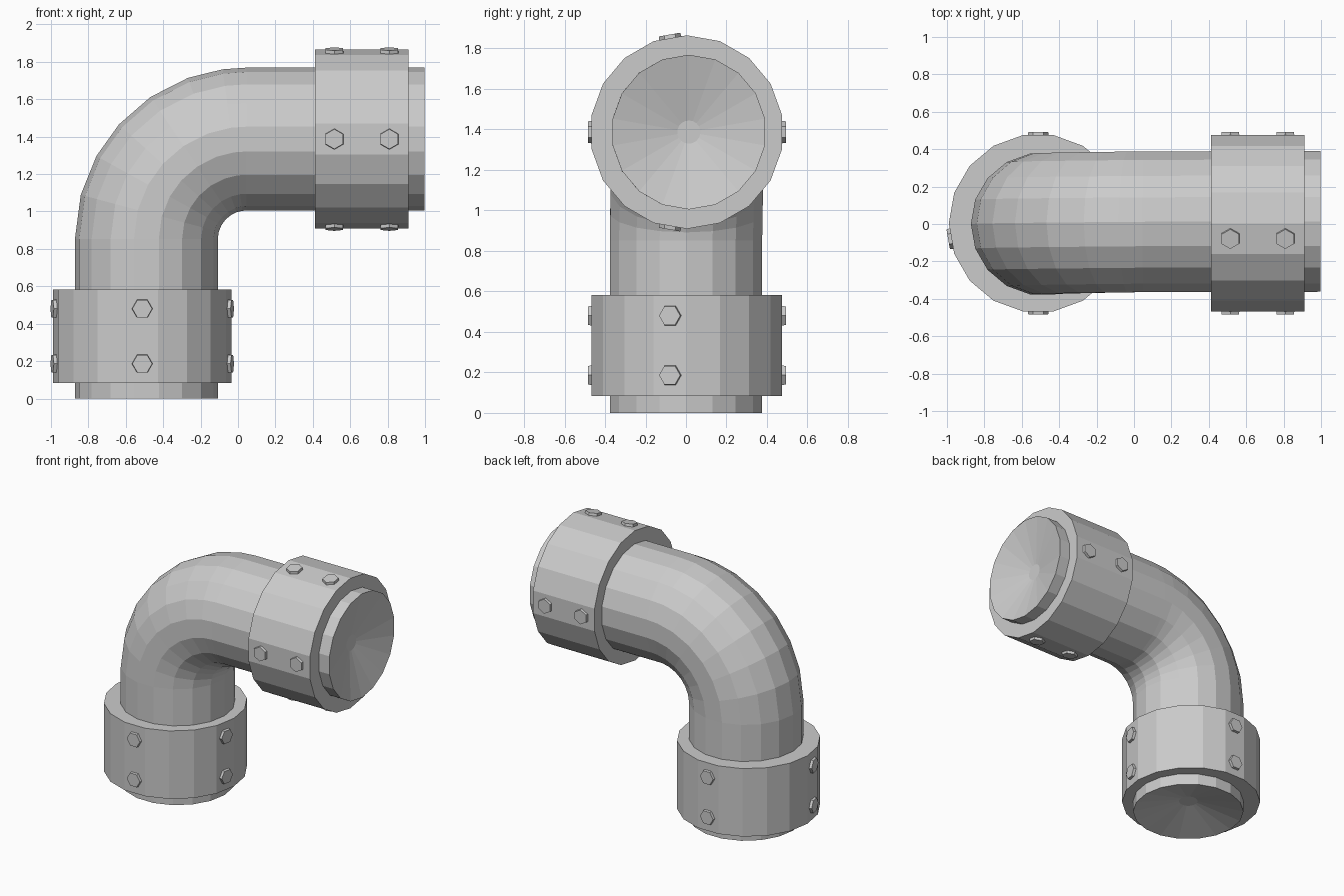
import bpy, bmesh, math
from mathutils import Vector, Matrix

if "Cube" in bpy.data.objects:
    bpy.data.objects.remove(bpy.data.objects["Cube"])

SIDES = 18


def finish(name, bm):
    bmesh.ops.recalc_face_normals(bm, faces=bm.faces)
    mesh = bpy.data.meshes.new(name)
    bm.to_mesh(mesh)
    bm.free()
    obj = bpy.data.objects.new(name, mesh)
    bpy.context.collection.objects.link(obj)
    return obj


# Elbow pipe: 18-sided section swept up, round the bend and out along x
def elbow_pipe():
    r, bend, dish = 0.382, 0.535, 0.10
    cx, cz = 0.045, 0.852
    stations = [(Vector((cx - bend, 0, 0)), 0)]
    for deg in (0, 15, 29, 42, 56, 70, 82, 90):
        a = math.radians(deg)
        p = Vector((cx - bend * math.cos(a), 0.012 * deg / 90, cz + bend * math.sin(a)))
        stations.append((p, a))
    stations.append((Vector((0.997, 0.014, cz + bend)), math.pi / 2))
    bm = bmesh.new()
    rings = []
    for p, a in stations:
        out = Vector((-math.cos(a), 0, math.sin(a)))
        ring = []
        for i in range(SIDES):
            t = 2 * math.pi * i / SIDES
            ring.append(bm.verts.new(p + r * (math.cos(t) * out + math.sin(t) * Vector((0, 1, 0)))))
        rings.append(ring)
    for lo, hi in zip(rings, rings[1:]):
        for i in range(SIDES):
            j = (i + 1) % SIDES
            bm.faces.new((lo[i], lo[j], hi[j], hi[i]))
    # Shallow dished ends
    for ring, apex in ((rings[0], stations[0][0] + Vector((0, 0, dish))),
                       (rings[-1], stations[-1][0] - Vector((dish, 0, 0)))):
        tip = bm.verts.new(apex)
        for i in range(SIDES):
            bm.faces.new((ring[i], ring[(i + 1) % SIDES], tip))
    finish("elbow_pipe", bm)


# Collar built along local z, with a vertex on local +x, then placed by matrix
def collar(name, matrix):
    bm = bmesh.new()
    bmesh.ops.create_cone(bm, cap_ends=True, segments=SIDES, radius1=0.478, radius2=0.478, depth=0.5)
    ang = min(math.atan2(v.co.y, v.co.x) % (2 * math.pi / SIDES) for v in bm.verts)
    bmesh.ops.rotate(bm, verts=bm.verts, matrix=Matrix.Rotation(-ang, 3, 'Z'))
    finish(name, bm).matrix_world = matrix
    # Hex bolts: two rows on four facets
    for k, deg in enumerate((90, 270, -10, 190)):
        for row, h in enumerate((-0.147, 0.147)):
            bolt = bmesh.new()
            bmesh.ops.create_cone(bolt, cap_ends=True, segments=6, radius1=0.058, radius2=0.053, depth=0.036)
            hexang = min(math.atan2(v.co.y, v.co.x) % (math.pi / 3) for v in bolt.verts)
            bmesh.ops.rotate(bolt, verts=bolt.verts, matrix=Matrix.Rotation(math.pi / 2 - hexang, 3, 'Z'))
            obj = finish(f"{name}_bolt_{k}_{row}", bolt)
            obj.matrix_world = (matrix @ Matrix.Rotation(math.radians(deg), 4, 'Z')
                                @ Matrix.Translation((0.471, 0, h))
                                @ Matrix.Rotation(math.pi / 2, 4, 'Y') @ Matrix.Rotation(0, 4, 'Z'))


elbow_pipe()
collar("lower_collar", Matrix.Translation((-0.512, 0.004, 0.333)))
# Local z -> x, local x -> -z, y kept
collar("upper_collar", Matrix.Translation((0.662, 0.004, 1.387)) @ Matrix.Rotation(math.pi / 2, 4, 'Y'))
